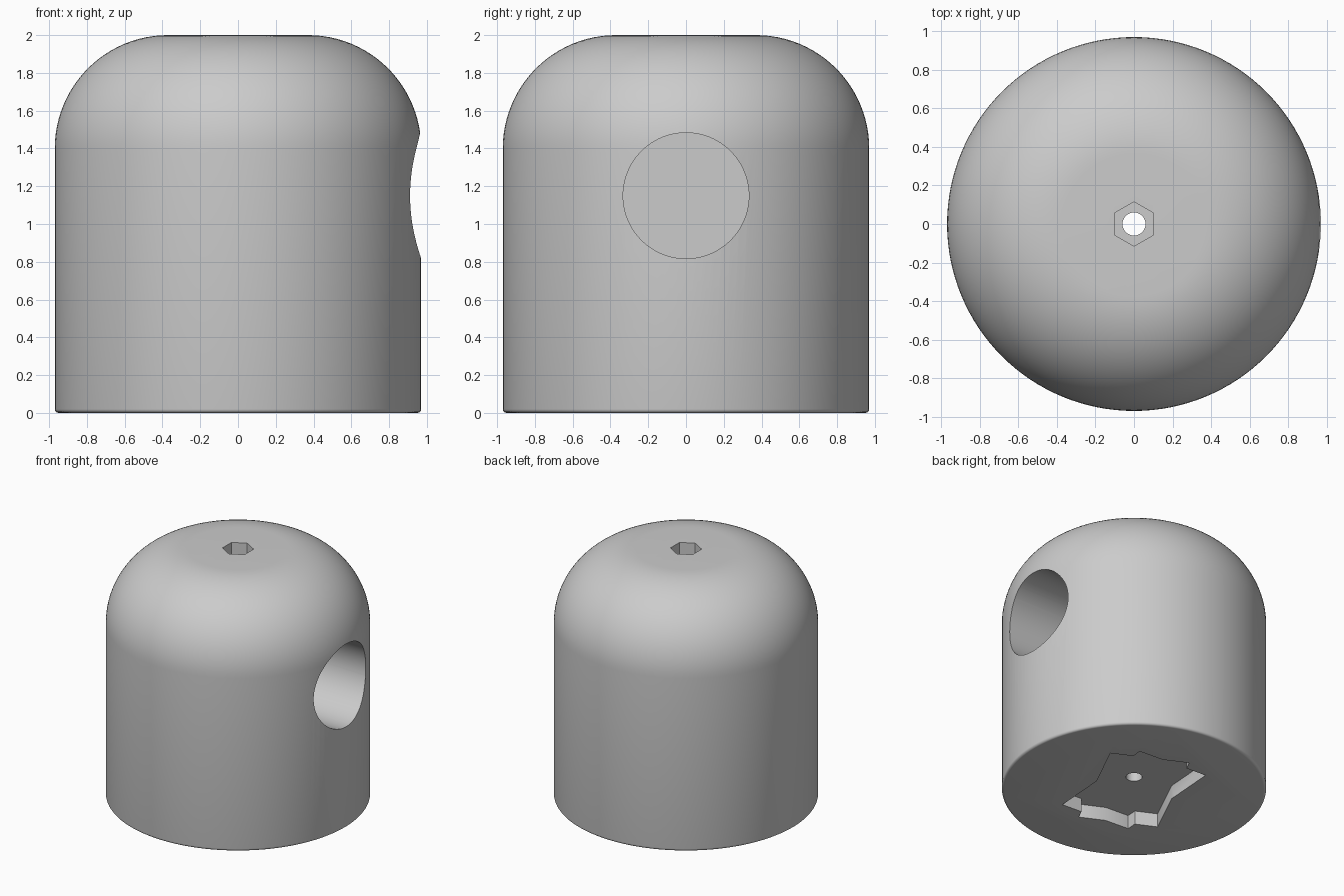
import bpy, bmesh, math
from mathutils import Matrix

cube = bpy.data.objects.get("Cube")
if cube:
    bpy.data.objects.remove(cube, do_unlink=True)

GREY = (0.6, 0.6, 0.6, 1)
mat = bpy.data.materials.new("plain_grey")
mat.use_nodes = True
mat.diffuse_color = GREY
mat.node_tree.nodes["Principled BSDF"].inputs["Base Color"].default_value = GREY

RADIUS, HEIGHT = 0.97, 2.0
DOME, FOOT = 0.6, 0.02          # fillet radii at the top and bottom edges


def new_object(name, bm):
    bmesh.ops.recalc_face_normals(bm, faces=bm.faces)
    mesh = bpy.data.meshes.new(name)
    bm.to_mesh(mesh)
    bm.free()
    mesh.materials.append(mat)
    obj = bpy.data.objects.new(name, mesh)
    bpy.context.collection.objects.link(obj)
    return obj


def arc(cx, cz, r, start, end, steps):
    angles = [math.radians(start + (end - start) * i / steps) for i in range(steps + 1)]
    return [(cx + r * math.cos(a), cz + r * math.sin(a)) for a in angles]


def lathe(name, profile, segments):
    """Spin a radius/height profile into a closed solid with flat ends."""
    bm = bmesh.new()
    rings = []
    for r, z in profile:
        rings.append([bm.verts.new((r * math.cos(math.tau * i / segments),
                                    r * math.sin(math.tau * i / segments), z))
                      for i in range(segments)])
    for low, high in zip(rings, rings[1:]):
        for i in range(segments):
            j = (i + 1) % segments
            bm.faces.new((low[i], low[j], high[j], high[i]))
    bm.faces.new(rings[0][::-1])
    bm.faces.new(rings[-1])
    return new_object(name, bm)


def cylinder_cutter(name, radius, start, end, sides, matrix=Matrix()):
    """Prism along local z from start to end, placed by a matrix."""
    bm = bmesh.new()
    place = matrix @ Matrix.Translation((0, 0, (start + end) / 2))
    bmesh.ops.create_cone(bm, cap_ends=True, segments=sides, radius1=radius,
                          radius2=radius, depth=end - start, matrix=place)
    return new_object(name, bm)


def box_cutter(name, size, z, angle):
    bm = bmesh.new()
    bmesh.ops.create_cube(bm, size=1, matrix=Matrix.Translation((0, 0, z))
                          @ Matrix.Rotation(math.radians(angle), 4, "Z")
                          @ Matrix.Diagonal((*size, 1)))
    return new_object(name, bm)


# Domed body
profile = arc(RADIUS - FOOT, FOOT, FOOT, -90, 0, 4)
profile += arc(RADIUS - DOME, HEIGHT - DOME, DOME, 0, 90, 24)
body = lathe("domed_body", profile, 128)

# Blind round socket in the left side, hexagonal nut pocket, bolt hole
sideways = Matrix.Translation((0, 0, 1.15)) @ Matrix.Rotation(math.pi / 2, 4, "Y")
cutters = [
    cylinder_cutter("side_socket_cutter", 0.333, 0.2, 1.3, 96, sideways),
    cylinder_cutter("nut_pocket_cutter", 0.115, 1.8, 2.2, 6),
    cylinder_cutter("bolt_hole_cutter", 0.06, -0.2, 2.2, 32),
]
# Two overlapping turned rectangles form the recess in the base
for i, angle in enumerate((-4, -26)):
    cutters.append(box_cutter(f"base_recess_cutter_{i}", (0.596, 0.966, 0.22), 0, angle))

bpy.ops.object.select_all(action="DESELECT")
body.select_set(True)
bpy.context.view_layer.objects.active = body
for cutter in cutters:
    mod = body.modifiers.new(cutter.name, "BOOLEAN")
    mod.operation = "DIFFERENCE"
    mod.solver = "EXACT"
    mod.object = cutter
    bpy.ops.object.modifier_apply(modifier=mod.name)
    bpy.data.objects.remove(cutter, do_unlink=True)

bpy.ops.object.shade_smooth_by_angle(angle=math.radians(30))
